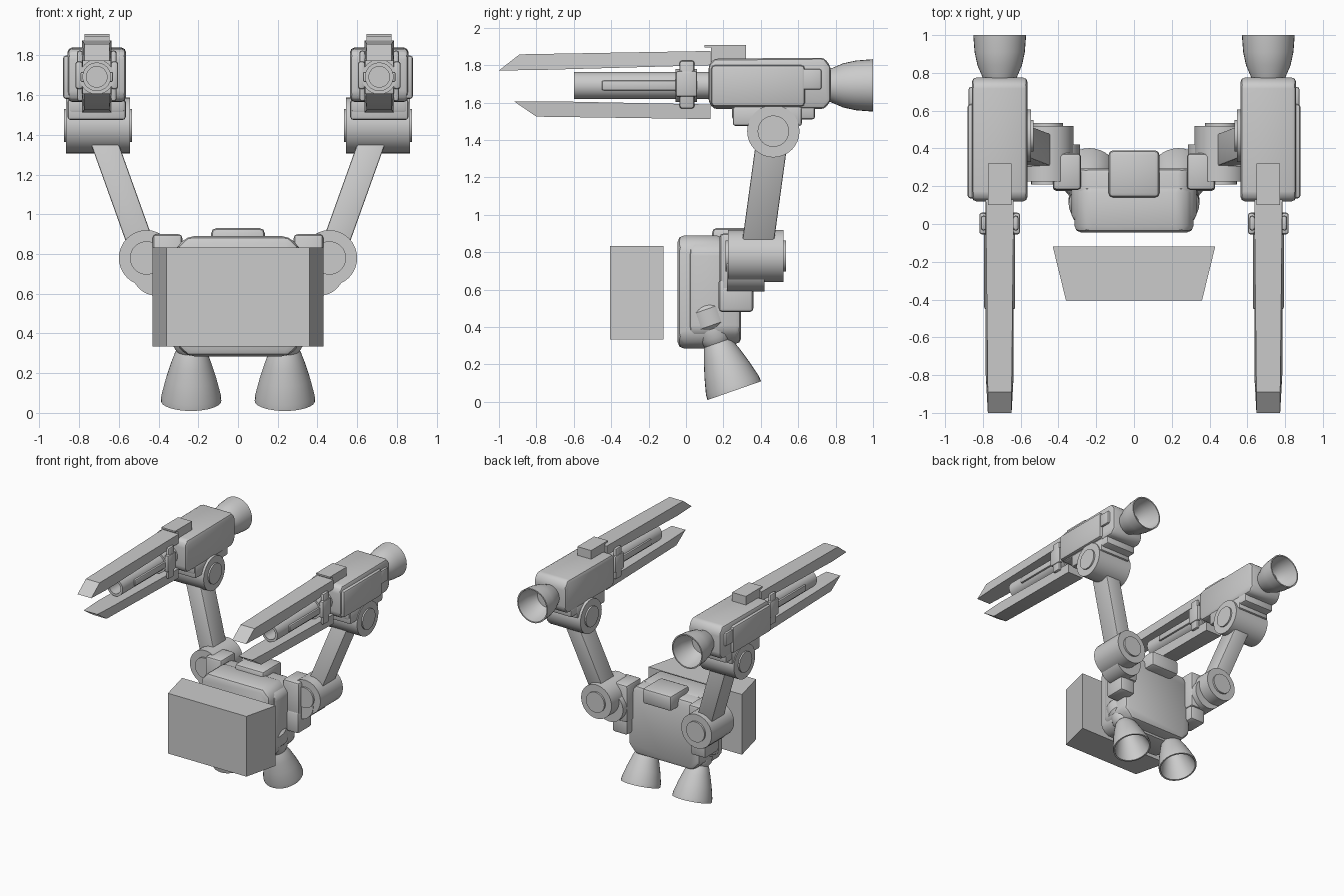
import bpy, bmesh, math
from mathutils import Vector

if "Cube" in bpy.data.objects:
    bpy.data.objects.remove(bpy.data.objects["Cube"], do_unlink=True)

grey = bpy.data.materials.new("light_grey")
grey.use_nodes = True
grey.diffuse_color = (0.6, 0.6, 0.6, 1)
grey.node_tree.nodes["Principled BSDF"].inputs["Base Color"].default_value = (0.6, 0.6, 0.6, 1)


def finish(name, bm, bevel=0, mirror=True, segments=2):
    bmesh.ops.recalc_face_normals(bm, faces=bm.faces)
    if bevel:
        edges = [e for e in bm.edges if e.calc_face_angle(0) > 0.3]
        bmesh.ops.bevel(bm, geom=edges, offset=bevel, segments=segments,
                        profile=0.5, affect='EDGES', clamp_overlap=True)
    mesh = bpy.data.meshes.new(name)
    bm.to_mesh(mesh)
    bm.free()
    mesh.materials.append(grey)
    ob = bpy.data.objects.new(name, mesh)
    bpy.context.collection.objects.link(ob)
    bpy.ops.object.select_all(action='DESELECT')
    ob.select_set(True)
    bpy.context.view_layer.objects.active = ob
    bpy.ops.object.shade_smooth_by_angle(angle=math.radians(35))
    if mirror:
        ob.modifiers.new("Mirror", 'MIRROR')
    return ob


def prism(name, points, axis, lo, hi, bevel=0, mirror=True, segments=2):
    """Extrude a 2D outline along a world axis from lo to hi."""
    bm = bmesh.new()

    def place(p, t):
        v = list(p)
        v.insert("xyz".index(axis), t)
        return v
    a = [bm.verts.new(place(p, lo)) for p in points]
    b = [bm.verts.new(place(p, hi)) for p in points]
    bm.faces.new(a)
    bm.faces.new(b)
    n = len(a)
    for i in range(n):
        j = (i + 1) % n
        bm.faces.new((a[i], a[j], b[j], b[i]))
    return finish(name, bm, bevel, mirror, segments)


def box(name, x, y, z, bevel=0, mirror=True):
    outline = [(x[0], y[0]), (x[1], y[0]), (x[1], y[1]), (x[0], y[1])]
    return prism(name, outline, "z", z[0], z[1], bevel, mirror)


def lathe(name, origin, axis, profile, sides=32):
    """Spin (distance, radius) pairs around an axis; radius 0 closes an end."""
    bm = bmesh.new()
    rot = Vector(axis).to_track_quat('Z', 'Y')
    rings = []
    for d, r in profile:
        count = sides if r else 1
        rings.append([bm.verts.new(Vector(origin) + rot @ Vector(
            (r * math.cos(math.tau * i / sides), r * math.sin(math.tau * i / sides), d)))
            for i in range(count)])
    for p, q in zip(rings, rings[1:]):
        for i in range(sides):
            j = (i + 1) % sides
            corners = [p[i % len(p)], p[j % len(p)], q[j % len(q)], q[i % len(q)]]
            bm.faces.new(list(dict.fromkeys(corners)))
    return finish(name, bm)


def joint(name, origin, axis, length, radius, cap):
    """Pivot drum with a smaller raised cap at each end."""
    c = radius * 0.6
    lathe(name, origin, axis, [(-cap, 0), (-cap, c), (0, c), (0, radius), (length, radius),
                               (length, c), (length + cap, c), (length + cap, 0)])


# Front block, narrower at its front
prism("front_block", [(-0.43, -0.12), (0.43, -0.12), (0.36, -0.405), (-0.36, -0.405)],
      "z", 0.333, 0.833, mirror=False)

# Pack body: chamfered shell, thinner front plate and top cap
def octagon(w, z0, z1, c):
    right = [(w - c, z0), (w, z0 + c), (w, z1 - c), (w - c, z1)]
    return right + [(-x, z) for x, z in reversed(right)]

prism("pack_body", octagon(0.33, 0.31, 0.88, 0.07), "y", 0.015, 0.295, 0.03, False)
prism("pack_front", octagon(0.315, 0.285, 0.89, 0.06), "y", -0.045, 0.2, 0.035, False)
box("pack_cap", (-0.135, 0.135), (0.14, 0.39), (0.8, 0.93), 0.025, False)

# Lower thrusters, tilted backwards
tilt = Vector((0, -0.33, 0.943))
base = Vector((0.236, 0.258, 0.06))
lathe("lower_nozzle", base, tilt,
      [(0.2, 0), (0.2, 0.07), (0.1, 0.11), (0, 0.14), (0, 0.152), (0.03, 0.15),
       (0.12, 0.127), (0.2, 0.102), (0.26, 0.08), (0.29, 0.06), (0.29, 0)])
lathe("lower_thruster_neck", base + tilt * 0.27, tilt,
      [(0, 0), (0, 0.075), (0.03, 0.092), (0.08, 0.092), (0.1, 0.11), (0.19, 0.11),
       (0.215, 0.09), (0.215, 0)])

# Shoulder mounts and pivots
box("shoulder_mount", (0.28, 0.43), (0.18, 0.375), (0.59, 0.9), 0.02)
box("shoulder_mount_foot", (0.29, 0.43), (0.175, 0.36), (0.48, 0.66), 0.02)
lathe("shoulder_drum", (0.41, 0.22, 0.715), (0, 1, 0),
      [(0, 0), (0, 0.125), (0.2, 0.125), (0.2, 0)])
joint("shoulder_pivot", (0.46, 0.225, 0.78), (0, 1, 0), 0.295, 0.14, 0.015)

# Arm: slanted bar between shoulder and elbow
def arm():
    bm = bmesh.new()
    ends = []
    for x, y, z in ((0.465, 0.375, 0.78), (0.705, 0.467, 1.45)):
        ends.append([bm.verts.new((x + sx * 0.07, y + sy * 0.085, z))
                     for sx, sy in ((-1, -1), (1, -1), (1, 1), (-1, 1))])
    bm.faces.new(ends[0])
    bm.faces.new(ends[1])
    for i in range(4):
        j = (i + 1) % 4
        bm.faces.new((ends[0][i], ends[0][j], ends[1][j], ends[1][i]))
    finish("arm", bm, 0.008)

arm()
joint("elbow_pivot", (0.545, 0.467, 1.447), (1, 0, 0), 0.32, 0.14, 0.012)

# Gun housing
X = 0.711
prism("gun_housing", [(0.12, 1.6), (0.15, 1.565), (0.74, 1.565), (0.775, 1.61),
                      (0.775, 1.79), (0.74, 1.84), (0.15, 1.835), (0.12, 1.8)],
      "x", X - 0.147, X + 0.147, 0.025)
box("housing_step", (0.57, 0.85), (0.245, 0.69), (1.51, 1.6), 0.015)
box("housing_foot", (0.565, 0.858), (0.25, 0.62), (1.475, 1.58), 0.015)
box("side_panel", (0.82, 0.882), (0.135, 0.635), (1.58, 1.8), 0.018)
box("side_tab", (0.82, 0.876), (0.62, 0.725), (1.67, 1.78), 0.012)
box("sight_block", (X - 0.063, X + 0.063), (0.135, 0.32), (1.8, 1.9))
box("sight_lid", (X - 0.063, X + 0.063), (0.1, 0.32), (1.895, 1.908))

# Rear nozzle
lathe("rear_nozzle", (X, 0.76, 1.692), (0, 1, 0),
      [(0, 0), (0, 0.085), (0.02, 0.092), (0.08, 0.118), (0.15, 0.133), (0.24, 0.14),
       (0.24, 0.13), (0.14, 0.118), (0.06, 0.08), (0.06, 0)])

# Barrel with bore, collar and side rails
lathe("barrel", (X, 0.2, 1.692), (0, -1, 0),
      [(0, 0), (0, 0.072), (0.8, 0.072), (0.8, 0.052), (0.68, 0.052), (0.68, 0)])
lathe("barrel_collar", (X, 0.06, 1.692), (0, -1, 0),
      [(0, 0), (0, 0.088), (0.115, 0.088), (0.115, 0)])
for side, label in ((-1, "inner"), (1, "outer")):
    def span(a, b):
        return sorted((X + side * a, X + side * b))
    box(label + "_rail", span(0.05, 0.082), (-0.45, 0.05), (1.666, 1.717), 0.008)
    box(label + "_clamp", span(0.07, 0.1), (-0.035, 0.045), (1.568, 1.825), 0.014)
    box(label + "_clamp_pad", span(0.07, 0.108), (-0.055, 0.06), (1.63, 1.77), 0.014)


# Prongs above and below the barrel, tapering to a slanted tip
def prong(name, outline, tip):
    ob = prism(name, outline, "x", X - 0.074, X + 0.074)
    for v in ob.data.vertices:
        if v.co.y < tip:
            v.co.x = X + (v.co.x - X) * 0.85

prong("upper_prong", [(-1.0, 1.772), (-0.89, 1.858), (0.13, 1.876), (0.13, 1.8),
                      (-0.8, 1.774)], -0.85)
prong("lower_prong", [(-0.92, 1.607), (-0.8, 1.525), (0.13, 1.512), (0.13, 1.59),
                      (-0.72, 1.607)], -0.78)
